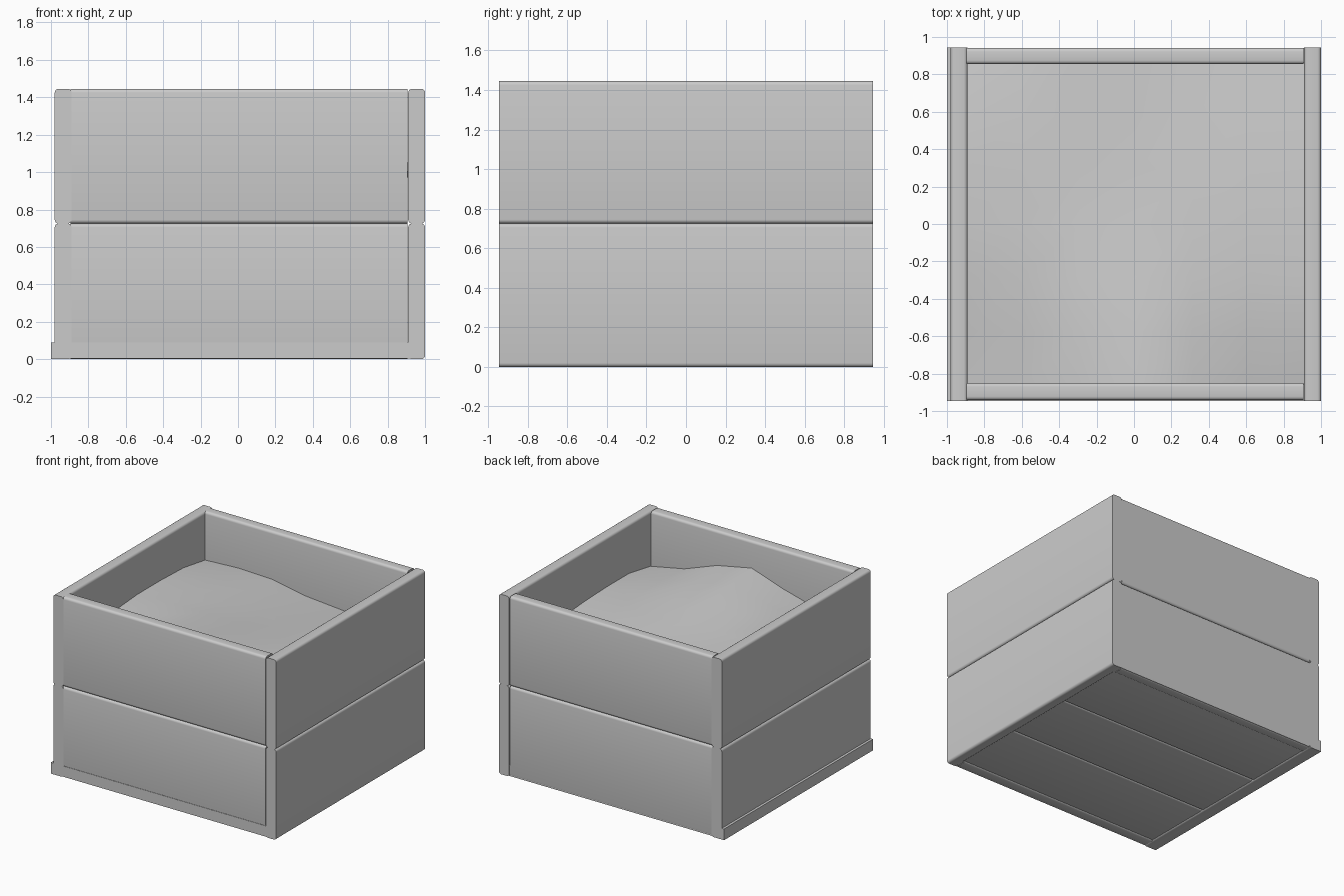
import bpy, bmesh, math

if "Cube" in bpy.data.objects:
    bpy.data.objects.remove(bpy.data.objects["Cube"])


def finish(name, bm):
    bmesh.ops.recalc_face_normals(bm, faces=bm.faces)
    me = bpy.data.meshes.new(name)
    bm.to_mesh(me)
    bm.free()
    ob = bpy.data.objects.new(name, me)
    bpy.context.collection.objects.link(ob)
    bpy.ops.object.select_all(action='DESELECT')
    ob.select_set(True)
    bpy.context.view_layer.objects.active = ob
    bpy.ops.object.shade_smooth_by_angle(angle=math.radians(35))
    return ob


def plank(name, lo, hi, axis=None, r=0.02):
    """Box from lo to hi; the long edges running along 'axis' are rounded."""
    bm = bmesh.new()
    bmesh.ops.create_cube(bm, size=1)
    for v in bm.verts:
        v.co = [(a + b) / 2 + c * (b - a) for a, b, c in zip(lo, hi, v.co)]
    if axis is not None:
        edges = [e for e in bm.edges
                 if abs(e.verts[0].co[axis] - e.verts[1].co[axis]) > 1e-4]
        bmesh.ops.bevel(bm, geom=edges, offset=r, segments=4, profile=0.5,
                        affect='EDGES')
    return finish(name, bm)


# Two courses of wall planks
for tag, z0, z1 in (("lower", 0.0, 0.725), ("upper", 0.725, 1.445)):
    plank(f"left_plank_{tag}", (-0.98, -0.945, z0), (-0.89, 0.945, z1), 1)
    plank(f"right_plank_{tag}", (0.91, -0.945, z0), (1.0, 0.945, z1), 1)
    plank(f"front_plank_{tag}", (-0.895, -0.942, z0), (0.905, -0.85, z1), 0)
    plank(f"back_plank_{tag}", (-0.895, 0.855, z0), (0.905, 0.942, z1), 0)

# Base frame strips, the left one standing proud of the wall
plank("base_left_strip", (-1.0, -0.945, 0), (-0.91, 0.945, 0.09))
for tag, y0, y1 in (("front", -0.945, -0.86), ("back", 0.86, 0.941)):
    plank(f"base_{tag}_strip", (-0.95, y0, 0.004), (0.92, y1, 0.09))

# Three floor boards, slightly recessed
for i in range(3):
    y = -0.865 + i * 0.5767
    plank(f"floor_board_{i + 1}", (-0.93, y, 0.008), (0.93, y + 0.5767, 0.09),
          0, 0.015)

# Uneven soil surface, rows from front to back
heights = [
    (1.03, 1.05, 1.13, 1.23, 1.17, 1.06, 1.00),
    (1.05, 1.08, 1.15, 1.20, 1.15, 1.07, 1.05),
    (1.09, 1.12, 1.14, 1.16, 1.12, 1.07, 1.05),
    (1.11, 1.12, 1.12, 1.11, 1.08, 1.05, 1.04),
    (1.11, 1.11, 1.10, 1.07, 1.05, 1.03, 1.02),
    (1.10, 1.10, 1.08, 1.04, 1.01, 1.00, 1.00),
    (1.055, 1.07, 1.06, 1.005, 0.98, 0.97, 0.97),
]
bm = bmesh.new()
grid = [[bm.verts.new((-0.9 + 1.82 * i / 6, -0.86 + 1.725 * j / 6, z))
         for i, z in enumerate(row)] for j, row in enumerate(heights)]
for j in range(6):
    for i in range(6):
        bm.faces.new((grid[j][i], grid[j][i + 1],
                      grid[j + 1][i + 1], grid[j + 1][i]))
finish("soil", bm)
